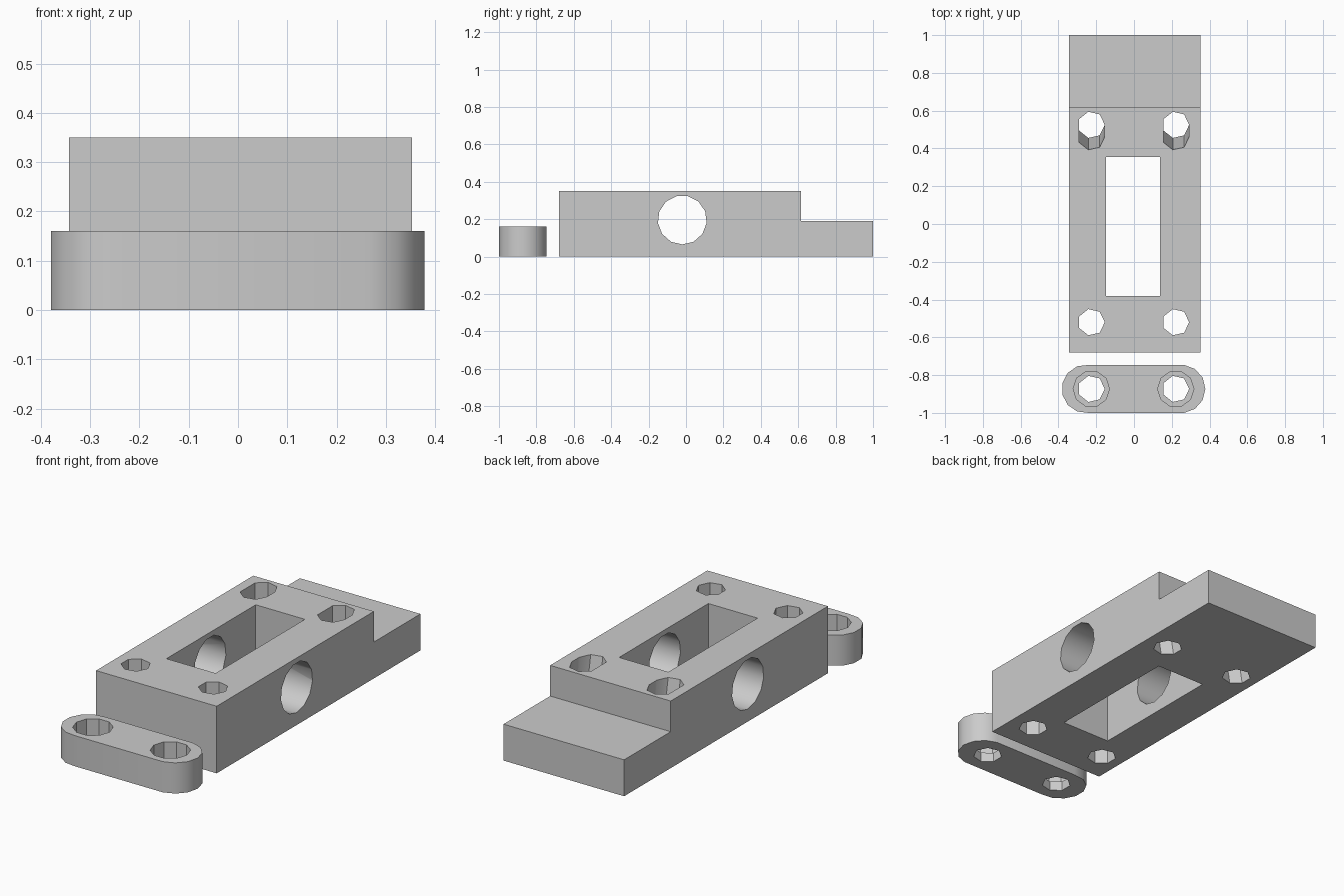
import bpy, bmesh, math

cube = bpy.data.objects.get("Cube")
if cube:
    bpy.data.objects.remove(cube, do_unlink=True)

grey = bpy.data.materials.new("plain grey")
grey.use_nodes = True
COLOUR = (0.6, 0.6, 0.6, 1)
grey.diffuse_color = COLOUR
grey.node_tree.nodes["Principled BSDF"].inputs["Base Color"].default_value = COLOUR


def ring(x, y, z, r, n):
    """Regular polygon in a level plane, first corner towards +x."""
    return [(x + r * math.cos(math.tau * i / n), y + r * math.sin(math.tau * i / n), z)
            for i in range(n)]


def box(x0, x1, y0, y1, z0, z1):
    return [(x, y, z) for x in (x0, x1) for y in (y0, y1) for z in (z0, z1)]


def prism(x, y, r, n, z0, z1):
    return ring(x, y, z0, r, n) + ring(x, y, z1, r, n)


def hull(name, points):
    """Convex solid around the points."""
    bm = bmesh.new()
    for p in points:
        bm.verts.new(p)
    bmesh.ops.convex_hull(bm, input=bm.verts)
    bmesh.ops.dissolve_limit(bm, angle_limit=0.01, verts=bm.verts, edges=bm.edges)
    bmesh.ops.recalc_face_normals(bm, faces=bm.faces)
    mesh = bpy.data.meshes.new(name)
    bm.to_mesh(mesh)
    bm.free()
    mesh.materials.append(grey)
    obj = bpy.data.objects.new(name, mesh)
    bpy.context.collection.objects.link(obj)
    return obj


def cut(obj, cutters):
    """Subtract convex cutters one by one, then shade gentle curves smooth."""
    bpy.ops.object.select_all(action="DESELECT")
    bpy.context.view_layer.objects.active = obj
    obj.select_set(True)
    for points in cutters:
        cutter = hull("cutter", points)
        cutter.hide_render = True
        mod = obj.modifiers.new("cut", "BOOLEAN")
        mod.operation = "DIFFERENCE"
        mod.solver = "EXACT"
        mod.object = cutter
        bpy.ops.object.modifier_apply(modifier=mod.name)
        bpy.data.objects.remove(cutter, do_unlink=True)
    bpy.ops.object.shade_smooth_by_angle(angle=math.radians(30))


HOLES_X = (-0.226, 0.221)
HOLE_R = 0.071
HIGH = 0.35

# Main block: rear step, central window, cross bore and screw holes
block = hull("main_block", box(-0.343, 0.353, -0.68, 1.0, 0, HIGH))
cutters = [
    box(-0.5, 0.5, 0.616, 1.2, 0.19, 0.5),
    box(-0.147, 0.137, -0.38, 0.356, -0.1, 0.5),
    [(x, py, 0.196 - px) for x in (-0.5, 0.5)
     for px, py, _ in ring(0, -0.02, 0, 0.131, 13)],
]
for x in HOLES_X:
    cutters.append(prism(x, -0.52, HOLE_R, 7, -0.1, 0.5))
    # rear holes widen forwards towards the top
    cutters.append(prism(x, 0.525, HOLE_R, 7, -0.001, 0.4)
                   + ring(x, 0.453, 0.4, HOLE_R, 7))
cut(block, cutters)

# Clamp bar with rounded ends and recessed screw holes
BAR_Y = -0.873
bar = hull("clamp_bar", prism(-0.255, BAR_Y, 0.128, 13, 0, 0.16)
           + prism(0.25, BAR_Y, 0.128, 13, 0, 0.16))
cutters = []
for x in HOLES_X:
    cutters.append(prism(x, BAR_Y, HOLE_R, 7, -0.1, 0.3))
    cutters.append(prism(x, BAR_Y, 0.096, 10, 0.05, 0.3))
cut(bar, cutters)
